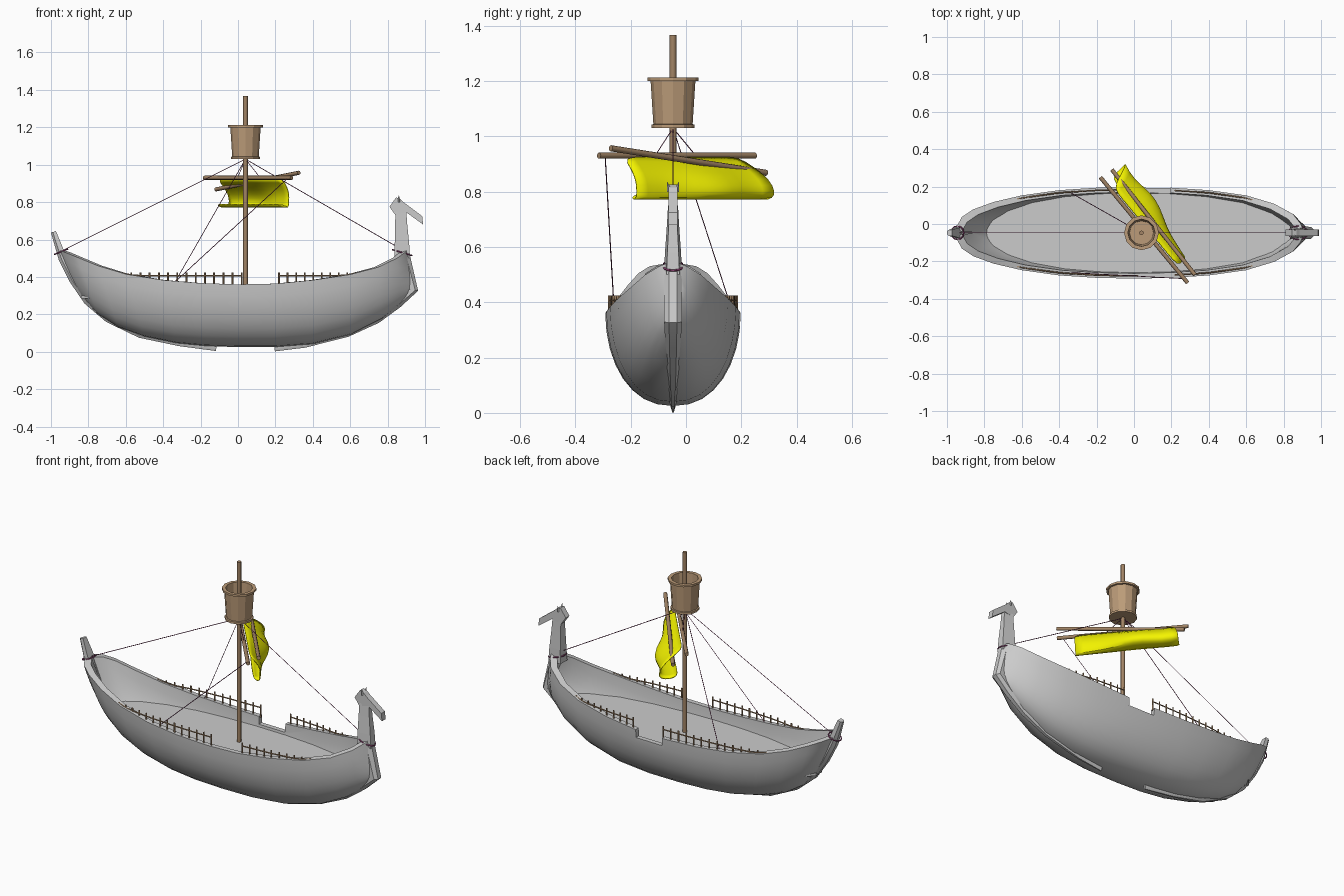
import bpy, bmesh, math
from mathutils import Vector

if "Cube" in bpy.data.objects:
    bpy.data.objects.remove(bpy.data.objects["Cube"])

CY = -0.047  # centre line of the ship


def material(name, rgb):
    m = bpy.data.materials.new(name)
    m.diffuse_color = (*rgb, 1)
    m.use_nodes = True
    m.node_tree.nodes["Principled BSDF"].inputs["Base Color"].default_value = m.diffuse_color
    return m


WOOD = material("dark_wood", (0.36, 0.23, 0.13))
NEST = material("light_wood", (0.5, 0.33, 0.19))
CLOTH = material("yellow_cloth", (0.9, 0.9, 0.0))
ROPE = material("rope_purple", (0.28, 0.06, 0.18))


def mesh_object(name, verts, faces, mat=None, smooth=None):
    bm = bmesh.new()
    vs = [bm.verts.new(v) for v in verts]
    for f in faces:
        bm.faces.new([vs[i] for i in f])
    bmesh.ops.recalc_face_normals(bm, faces=bm.faces)
    me = bpy.data.meshes.new(name)
    bm.to_mesh(me)
    bm.free()
    ob = bpy.data.objects.new(name, me)
    bpy.context.collection.objects.link(ob)
    if mat:
        me.materials.append(mat)
    if smooth:
        bpy.ops.object.select_all(action='DESELECT')
        ob.select_set(True)
        bpy.context.view_layer.objects.active = ob
        bpy.ops.object.shade_smooth_by_angle(angle=math.radians(smooth))
    return ob


def tubes(name, paths, r, mat, res=0, cyclic=False):
    cu = bpy.data.curves.new(name, 'CURVE')
    cu.dimensions = '3D'
    cu.bevel_depth, cu.bevel_resolution, cu.use_fill_caps = r, res, True
    for path in paths:
        sp = cu.splines.new('POLY')
        sp.points.add(len(path) - 1)
        for p, co in zip(sp.points, path):
            p.co = (*co, 1)
        sp.use_cyclic_u = cyclic
    cu.materials.append(mat)
    ob = bpy.data.objects.new(name, cu)
    bpy.context.collection.objects.link(ob)
    return ob


def loft(rings, closed_ends=True):
    n = len(rings[0])
    verts = [v for ring in rings for v in ring]
    faces = [(i*n + j, i*n + (j+1) % n, (i+1)*n + (j+1) % n, (i+1)*n + j)
             for i in range(len(rings)-1) for j in range(n)]
    if closed_ends:
        faces += [tuple(range(n)), tuple(range(len(verts)-n, len(verts)))]
    return verts, faces


# Hull: stations of rim x, rim z, half width, bottom x, bottom z
ST = [(-.95, .54, .03, -.885, .37), (-.92, .53, .085, -.83, .29), (-.86, .505, .125, -.75, .20),
      (-.75, .46, .165, -.64, .13), (-.6, .415, .2, -.5, .08), (-.4, .383, .228, -.33, .045),
      (-.2, .367, .241, -.17, .03), (0, .36, .245, 0, .025), (.2, .364, .241, .2, .025),
      (.4, .383, .228, .4, .04), (.6, .413, .2, .6, .09), (.75, .452, .155, .77, .175),
      (.85, .5, .1, .87, .255), (.89, .53, .05, .925, .305), (.9, .54, .025, .945, .33)]


def section(st, inner):
    xt, zs, hw, xb, zb = st
    if inner:
        xt, xb, zb, hw = xt*.97, xb*.97, zb + .03, max(hw - .028, .006)
    pts = []
    for k in range(17):
        a = math.pi * (k/16 - .5)
        c = max(math.cos(a), 0)
        s = math.copysign(abs(math.sin(a))**.88, a)
        pts.append((xt + (xb - xt)*c, CY + hw*s, zs - (zs - zb)*c))
    return pts[::-1] if inner else pts


hull = mesh_object("hull", *loft([section(s, False) + section(s, True) for s in ST]))
# Boarding gap on the back side
bpy.ops.mesh.primitive_cube_add(size=1, location=(.107, .235, .46))
cutter = bpy.context.object
cutter.scale = (.175, .25, .29)
cutter.hide_render = True
bpy.context.view_layer.objects.active = hull
mod = hull.modifiers.new("gap", 'BOOLEAN')
mod.object, mod.operation, mod.solver = cutter, 'DIFFERENCE', 'EXACT'
bpy.ops.object.modifier_apply(modifier="gap")
bpy.data.objects.remove(cutter)
bpy.ops.object.select_all(action='DESELECT')
hull.select_set(True)
bpy.ops.object.shade_smooth_by_angle(angle=math.radians(35))

# Deck
DK = [(-.84, .03), (-.8, .07), (-.7, .125), (-.55, .17), (-.4, .205), (0, .225),
      (.4, .205), (.6, .17), (.75, .112), (.85, .045), (.89, .01)]
outline = [(x, CY + w) for x, w in DK] + [(x, CY - w) for x, w in DK[::-1]]
mesh_object("deck", *loft([[(x, y, z) for x, y in outline] for z in (.285, .30)]))


# Stem and stern keels: x, z of outer edge, depth, half width
def keel(name, pts, side):
    rings = []
    for i, (x, z, d, w) in enumerate(pts):
        a, b = pts[max(i-1, 0)], pts[min(i+1, len(pts)-1)]
        t = Vector((b[0]-a[0], 0, b[1]-a[1])).normalized()
        n = Vector((-t.z, 0, t.x)) * side
        o = Vector((x, CY, z))
        rings.append([o + n*(d*f) + Vector((0, w*g, 0))
                      for f, g in ((0, .45), (.35, 1), (1, 1), (1, -1), (.35, -1), (0, -.45))])
    mesh_object(name, *loft(rings), smooth=30)


keel("stern_keel", [(-1, .637, .028, .016), (-.957, .487, .045, .033), (-.90, .374, .045, .032),
                    (-.82, .257, .045, .028), (-.706, .16, .045, .024), (-.53, .075, .04, .018),
                    (-.315, .03, .035, .012), (-.118, .004, .03, .006)], 1)
keel("bow_keel", [(.197, .002, .03, .006), (.36, .022, .035, .012), (.59, .08, .04, .018),
                  (.754, .155, .045, .024), (.87, .24, .045, .028), (.963, .326, .045, .032),
                  (.92, .513, .06, .033)], 1)

# Bow neck and carved animal head
NECK = [(.835, .92, .50, .033), (.838, .915, .58, .029), (.84, .905, .68, .022), (.842, .90, .75, .018)]
mesh_object("bow_neck", *loft([[(a, CY-w, z), (b, CY-w*.7, z), (b, CY+w*.7, z), (a, CY+w, z)]
                               for a, b, z, w in NECK]))
HEAD = [(.842, .73), (.81, .775), (.845, .825), (.87, .815), (.885, .80), (.985, .725), (.99, .68), (.90, .745)]
mesh_object("bow_head", *loft([[(x, CY + s*.017, z) for x, z in HEAD] for s in (-1, 1)]))
for s, nm in ((-1, "ear_front"), (1, "ear_back")):
    bpy.ops.mesh.primitive_cone_add(vertices=4, radius1=.01, radius2=.001, depth=.035,
                                    location=(.86, CY + s*.017, .818), rotation=(-s*.25, 0, 0))
    bpy.context.object.name = nm

# Railings
def rim(x):
    for a, b in zip(ST, ST[1:]):
        if a[0] <= x <= b[0]:
            t = (x - a[0])/(b[0] - a[0])
            return a[1] + (b[1]-a[1])*t, a[2] + (b[2]-a[2])*t - .014


for s, side in ((-1, "front"), (1, "back")):
    for x0, x1, n, part in ((-.62, .02, 14, "aft"), (.22, .63, 10, "fore")):
        xs = [x0 + (x1 - x0)*i/(n-1) for i in range(n)]
        spots = [(x, CY + s*rim(x)[1], rim(x)[0]) for x in xs]
        tubes(f"{side}_{part}_rail_posts", [[(x, y, z-.01), (x, y, .425)] for x, y, z in spots], .005, WOOD)
        tubes(f"{side}_{part}_rail_bar", [[(x, y, max(.407, z)) for x, y, z in spots]], .004, WOOD)

# Mast and crow's nest
MX = .04
tubes("mast", [[(MX, CY, .29), (MX, CY, 1.367)]], .0125, WOOD, 2)


def lathe(name, prof, n=12):
    rings = [[(MX + r*math.cos(2*math.pi*k/n), CY + r*math.sin(2*math.pi*k/n), z) for k in range(n)]
             for r, z in prof]
    mesh_object(name, *loft(rings), mat=NEST)


lathe("lookout_basket", [(.078, 1.03), (.078, 1.042), (.071, 1.044), (.081, 1.2), (.093, 1.2),
                         (.093, 1.212), (.073, 1.212), (.064, 1.046)])

# Yards
Y1A, Y1B = Vector((-.18, .25, .93)), Vector((.287, -.315, .93))
Y2A, Y2B = Vector((-.118, .29, .868)), Vector((.326, -.272, .957))
tubes("main_yard", [[Y1A, Y1B]], .011, WOOD, 2)
tubes("second_yard", [[Y2A, Y2B]], .011, WOOD, 2)

# Furled sail: columns of along-yard top, along-yard bottom, bulge; rows of bulge, height
C = Vector((.05, -.03, 0))
D, N = Vector((.64, -.77, 0)), Vector((.77, .64, 0))
COLS = [(-.27, -.33, .155), (-.2, -.24, .135), (-.1, -.13, .165), (0, -.03, .15),
        (.09, .07, .105), (.18, .16, .09), (.27, .255, .078)]
ROWS = [(.02, 0, .925, 0), (.03, .3, .89, .4), (.02, .75, .845, .8), (0, 1, .80, 1),
        (.01, .85, .775, 1), (.03, .4, .768, .95), (.03, .1, .785, .9)]
verts = [C + D*(a + (b - a)*m) + N*(p + q*f) + Vector((0, 0, z))
         for a, b, q in COLS for p, f, z, m in ROWS]
nr = len(ROWS)
faces = [(i*nr+j, i*nr+j+1, (i+1)*nr+j+1, (i+1)*nr+j)
         for i in range(len(COLS)-1) for j in range(nr-1)]
sail = mesh_object("sail", verts, faces, CLOTH, smooth=60)
sub = sail.modifiers.new("soft", 'SUBSURF')
sub.levels = sub.render_levels = 1
sail.modifiers.new("thickness", 'SOLIDIFY').thickness = .005

# Rigging
top = (MX, CY, 1.03)
tubes("rigging", [[top, (-.94, CY, .54)], [top, (.87, CY, .55)], [top, (-.335, .165, .375)],
                  [Y1B - (Y1B - Y1A)*.04, (-.335, -.26, .375)],
                  [top, Y1A.lerp(Y1B, .38)], [top, Y1A.lerp(Y1B, .64)]], .002, ROPE)
for nm, x, z, tilt, rx in (("bow_lashing", .878, .53, -.3, .052), ("stern_lashing", -.945, .535, .4, .035)):
    ring = [(x + rx*math.cos(k*math.pi/6), CY + .036*math.sin(k*math.pi/6),
             z + tilt*rx*math.cos(k*math.pi/6)) for k in range(12)]
    tubes(nm, [ring], .004, ROPE, 0, True)
